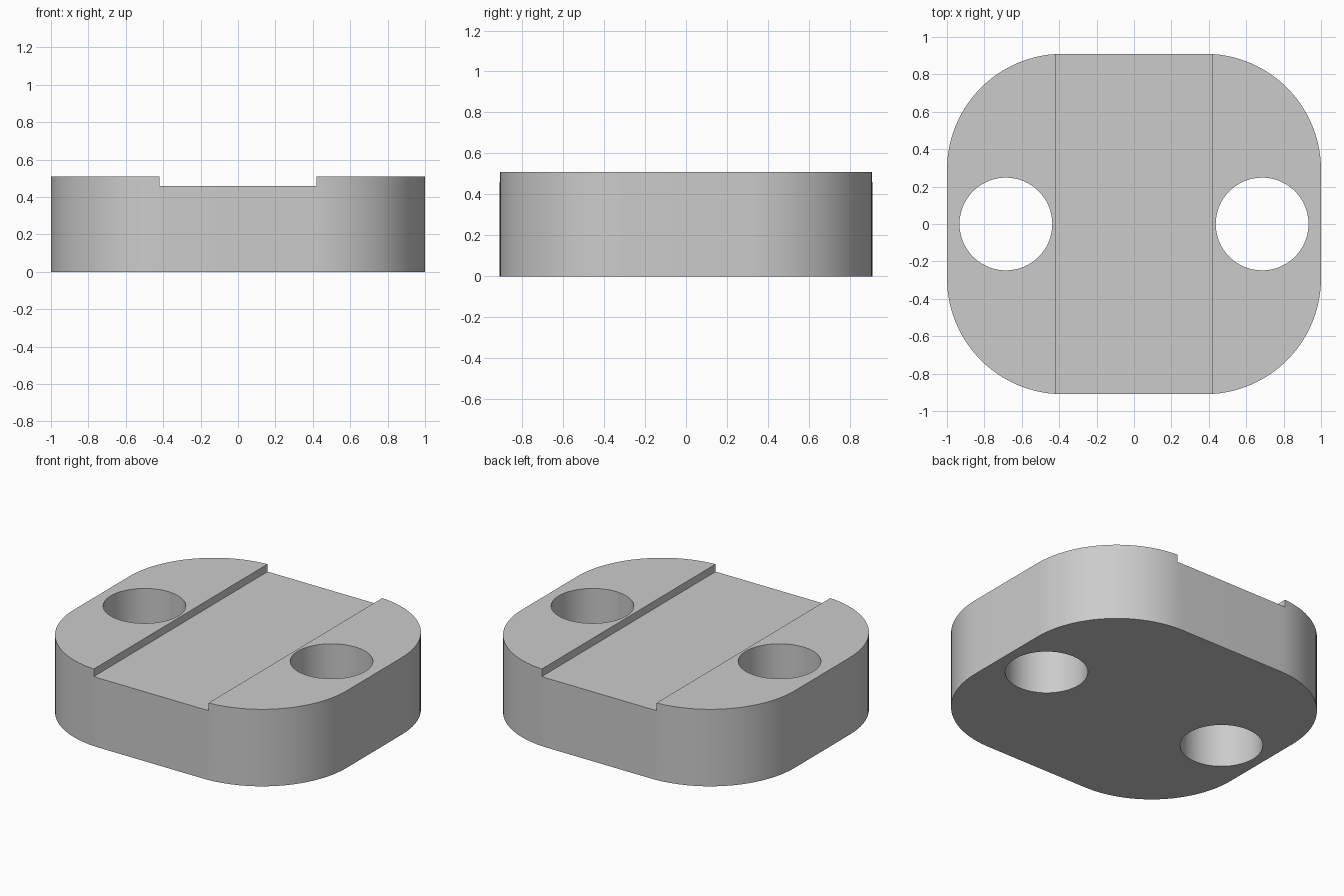
import bpy
import bmesh
from math import cos, sin, pi, radians

default = bpy.data.objects.get("Cube")
if default:
    bpy.data.objects.remove(default, do_unlink=True)

HALF_X, HALF_Y, HEIGHT = 1.0, 0.91, 0.51
CORNER_R, CORNER_STEPS = 0.62, 24
GROOVE_HALF, GROOVE_FLOOR = 0.42, 0.46
HOLE_X, HOLE_R = 0.685, 0.248

grey = bpy.data.materials.new("plain grey")
grey.use_nodes = True
grey.diffuse_color = (0.6, 0.6, 0.6, 1)
grey.node_tree.nodes["Principled BSDF"].inputs["Base Color"].default_value = (0.6, 0.6, 0.6, 1)


def prism(name, outline, z0, z1):
    """Extrude a counter-clockwise outline from z0 up to z1."""
    bm = bmesh.new()
    base = bm.faces.new([bm.verts.new((x, y, z0)) for x, y in outline])
    top = bmesh.ops.extrude_face_region(bm, geom=[base], use_keep_orig=True)
    verts = [g for g in top["geom"] if isinstance(g, bmesh.types.BMVert)]
    bmesh.ops.translate(bm, verts=verts, vec=(0, 0, z1 - z0))
    bmesh.ops.recalc_face_normals(bm, faces=bm.faces)
    mesh = bpy.data.meshes.new(name)
    bm.to_mesh(mesh)
    bm.free()
    mesh.materials.append(grey)
    obj = bpy.data.objects.new(name, mesh)
    bpy.context.collection.objects.link(obj)
    return obj


def arc(cx, cy, r, start, sweep, steps):
    return [(cx + r * cos(start + sweep * i / steps), cy + r * sin(start + sweep * i / steps))
            for i in range(steps + 1)]


def cut(target, cutter):
    cutter.hide_render = True
    mod = target.modifiers.new("cut", 'BOOLEAN')
    mod.operation = 'DIFFERENCE'
    mod.solver = 'EXACT'
    mod.object = cutter
    bpy.context.view_layer.objects.active = target
    bpy.ops.object.modifier_apply(modifier=mod.name)
    bpy.data.objects.remove(cutter, do_unlink=True)


# Block with large rounded corners
outline = []
for k, (sx, sy) in enumerate([(1, 1), (-1, 1), (-1, -1), (1, -1)]):
    outline += arc(sx * (HALF_X - CORNER_R), sy * (HALF_Y - CORNER_R),
                   CORNER_R, k * pi / 2, pi / 2, CORNER_STEPS)
block = prism("grooved_block", outline, 0, HEIGHT)

# Shallow groove running front to back
g = GROOVE_HALF
cut(block, prism("groove_cutter", [(-g, -2), (g, -2), (g, 2), (-g, 2)], GROOVE_FLOOR, 1))

# Two through holes
for side in (-1, 1):
    ring = arc(side * HOLE_X, 0, HOLE_R, 0, 2 * pi, 64)[:-1]
    cut(block, prism("hole_cutter", ring, -1, 1))

# Smooth round walls, sharp rims
bpy.ops.object.select_all(action='DESELECT')
block.select_set(True)
bpy.context.view_layer.objects.active = block
bpy.ops.object.shade_smooth_by_angle(angle=radians(30))
